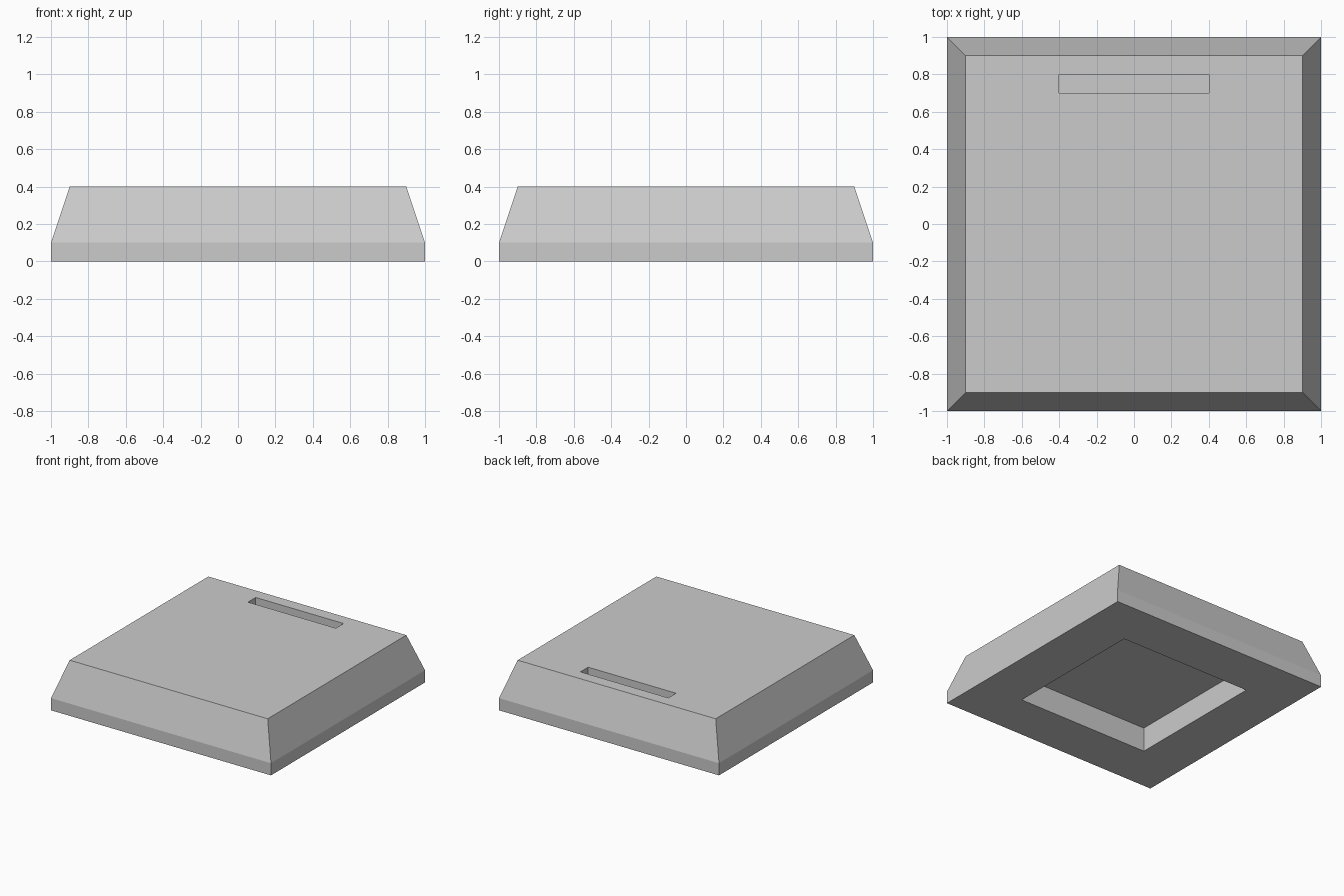
import bpy, bmesh

if "Cube" in bpy.data.objects:
    bpy.data.objects.remove(bpy.data.objects["Cube"])


def add_object(name, bm):
    bmesh.ops.recalc_face_normals(bm, faces=bm.faces)
    mesh = bpy.data.meshes.new(name)
    bm.to_mesh(mesh)
    bm.free()
    obj = bpy.data.objects.new(name, mesh)
    bpy.context.collection.objects.link(obj)
    return obj


def square_stack(name, profile):
    """Skin square rings given as (half width, height), capped at both ends."""
    bm = bmesh.new()
    corners = ((-1, -1), (1, -1), (1, 1), (-1, 1))
    rings = [[bm.verts.new((x * h, y * h, z)) for x, y in corners] for h, z in profile]
    for low, high in zip(rings, rings[1:]):
        for i in range(4):
            j = (i + 1) % 4
            bm.faces.new((low[i], low[j], high[j], high[i]))
    bm.faces.new(rings[0])
    bm.faces.new(rings[-1])
    return add_object(name, bm)


# Tapered body with a square pocket recessed into the underside
body = square_stack("base_body", [(0.6, 0.2), (0.6, 0), (1, 0), (1, 0.1), (0.9, 0.4)])

# Cutter for the shallow slot near the back of the top
bm = bmesh.new()
bmesh.ops.create_cube(bm, size=1)
bmesh.ops.scale(bm, vec=(0.8, 0.1, 0.2), verts=bm.verts)
bmesh.ops.translate(bm, vec=(0, 0.75, 0.4), verts=bm.verts)
slot = add_object("slot_cutter", bm)
slot.hide_render = True
slot.display_type = 'WIRE'

# Cut the slot
cut = body.modifiers.new("top_slot", 'BOOLEAN')
cut.operation = 'DIFFERENCE'
cut.solver = 'EXACT'
cut.object = slot
